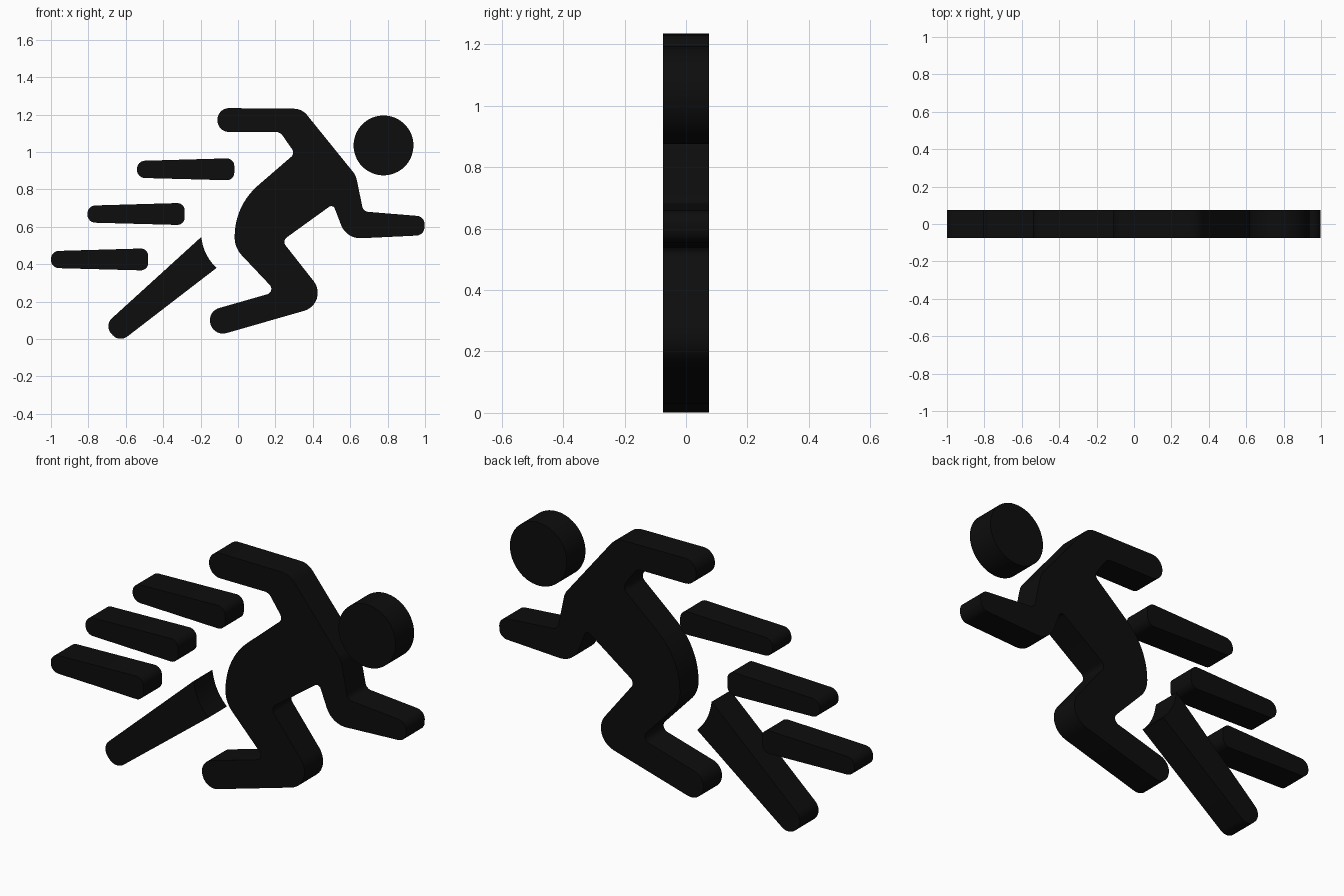
import bpy, bmesh, math
from mathutils import Vector

if "Cube" in bpy.data.objects:
    bpy.data.objects.remove(bpy.data.objects["Cube"], do_unlink=True)

HALF_DEPTH = 0.075

black = bpy.data.materials.new("matte black")
black.use_nodes = True
colour = (0.004, 0.004, 0.004, 1)
black.diffuse_color = colour
black.node_tree.nodes["Principled BSDF"].inputs["Base Color"].default_value = colour


def rounded(corners, steps=10):
    """Turn (x, z, radius) corners into an outline with circular fillets."""
    out = []
    n = len(corners)
    for i, (x, z, r) in enumerate(corners):
        p = Vector((x, z))
        if r == 0:
            out.append(p)
            continue
        a = Vector(corners[i - 1][:2]) - p
        b = Vector(corners[(i + 1) % n][:2]) - p
        half = a.angle(b) / 2
        a.normalize()
        b.normalize()
        centre = p + (a + b).normalized() * r / math.sin(half)
        tangent = r / math.tan(half)
        u, v = p + a * tangent - centre, p + b * tangent - centre
        sweep = math.pi - 2 * half
        for k in range(steps + 1):
            t = k / steps
            out.append(centre + (u * math.sin((1 - t) * sweep)
                                 + v * math.sin(t * sweep)) / math.sin(sweep))
    return out


def plate(name, outline):
    """Extrude an x-z outline evenly through the depth."""
    bm = bmesh.new()
    face = bm.faces.new([bm.verts.new((p[0], -HALF_DEPTH, p[1])) for p in outline])
    new = bmesh.ops.extrude_face_region(bm, geom=[face])["geom"]
    moved = [g for g in new if isinstance(g, bmesh.types.BMVert)]
    bmesh.ops.translate(bm, verts=moved, vec=(0, 2 * HALF_DEPTH, 0))
    bmesh.ops.recalc_face_normals(bm, faces=bm.faces)
    mesh = bpy.data.meshes.new(name)
    bm.to_mesh(mesh)
    bm.free()
    mesh.materials.append(black)
    obj = bpy.data.objects.new(name, mesh)
    bpy.context.collection.objects.link(obj)
    bpy.ops.object.select_all(action='DESELECT')
    obj.select_set(True)
    bpy.context.view_layer.objects.active = obj
    bpy.ops.object.shade_smooth_by_angle(angle=math.radians(30))


# Torso with both arms and the front leg, clockwise from the rear hand
plate("body", rounded([
    (-0.11, 1.235, .062), (0.342, 1.231, .09),                     # rear arm, shoulder
    (0.63, 0.875, .09), (0.67, 0.682, .035),                       # chest, inner elbow
    (1.0, 0.655, .045), (0.995, 0.555, .045), (0.58, 0.535, .11),  # hand, elbow
    (0.508, 0.722, .02), (0.235, 0.525, .03),                      # armpit, lap
    (0.497, 0.192, .1),                                            # knee
    (-0.127, 0.013, .068), (-0.167, 0.147, .068),                  # foot
    (0.204, 0.253, .03),                                           # back of knee
    (-0.018, 0.488, .14), (-0.018, 0.713, .36),                    # hip and back
    (0.305, 0.992, .03), (0.225, 1.107, .045),                     # under the rear arm
    (-0.11, 1.107, .062)]))

# Head
plate("head", [(0.778 + 0.16 * math.cos(math.tau * k / 64),
                1.035 + 0.16 * math.sin(math.tau * k / 64)) for k in range(64)])

# Trailing leg with a hollow upper end
plate("trailing_leg", rounded([
    (-0.197, 0.545, 0), (-0.178, 0.448, .25), (-0.115, 0.38, 0),
    (-0.634, -0.019, .058), (-0.717, 0.072, .058)]))

# Speed streaks behind the runner
for name, dx, dz in (("upper_streak", 0, 0), ("middle_streak", -0.265, -0.239),
                     ("lower_streak", -0.46, -0.482)):
    plate(name, rounded([(x + dx, z + dz, r) for x, z, r in (
        (-0.54, 0.952, .043), (-0.02, 0.967, .04),
        (-0.02, 0.848, .04), (-0.54, 0.862, .043))]))
